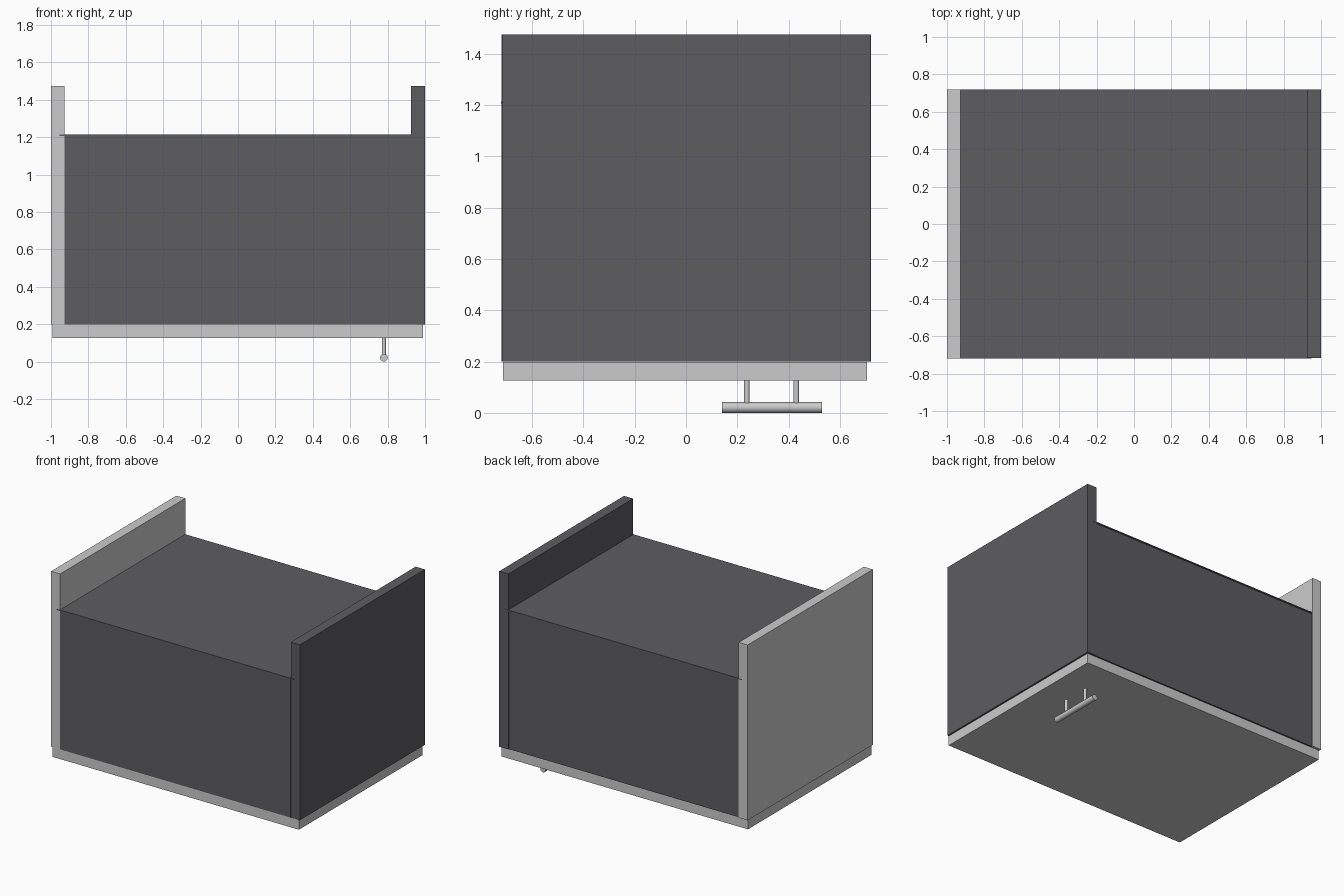
import bpy
import math

if "Cube" in bpy.data.objects:
    bpy.data.objects.remove(bpy.data.objects["Cube"])

dark = bpy.data.materials.new("dark_panel")
dark.diffuse_color = (0.11, 0.11, 0.12, 1)
dark.use_nodes = True
dark.node_tree.nodes["Principled BSDF"].inputs["Base Color"].default_value = dark.diffuse_color


def box(name, lo, hi, mat=None):
    """Box spanning two opposite corners."""
    size = [b - a for a, b in zip(lo, hi)]
    mid = [(a + b) / 2 for a, b in zip(lo, hi)]
    bpy.ops.mesh.primitive_cube_add(size=1, location=mid)
    ob = bpy.context.object
    ob.name = name
    ob.scale = size
    bpy.ops.object.transform_apply(location=False, rotation=False, scale=True)
    if mat:
        ob.data.materials.append(mat)
    return ob


def rod(name, center, radius, length, rotation=(0, 0, 0)):
    """Smooth-sided cylinder."""
    bpy.ops.mesh.primitive_cylinder_add(vertices=12, radius=radius, depth=length,
                                        location=center, rotation=rotation)
    ob = bpy.context.object
    ob.name = name
    bpy.ops.object.shade_smooth_by_angle(angle=math.radians(40))
    return ob


# Side panels, standing taller than the carcass
box("left_side_panel", (-1, -0.718, 0.2), (-0.928, 0.72, 1.475))
box("right_side_panel", (0.926, -0.716, 0.2), (1, 0.718, 1.475), dark)

# Hollow carcass: two cross panels and a thin back
box("lower_panel", (-0.928, -0.719, 0.2), (0.926, -0.647, 1.206), dark)
box("upper_panel", (-0.928, 0.641, 0.2), (0.926, 0.713, 1.206), dark)
box("back_panel", (-0.955, -0.72, 1.206), (0.95, 0.72, 1.214), dark)

# Door closing the open side
box("door", (-0.992, -0.714, 0.127), (0.99, 0.705, 0.198))

# Bar handle on two posts
rod("handle_bar", (0.78, 0.335, 0.021), 0.021, 0.39, (math.pi / 2, 0, 0))
for i, y in enumerate((0.237, 0.43)):
    rod(f"handle_post_{i + 1}", (0.78, y, 0.08), 0.011, 0.1)
